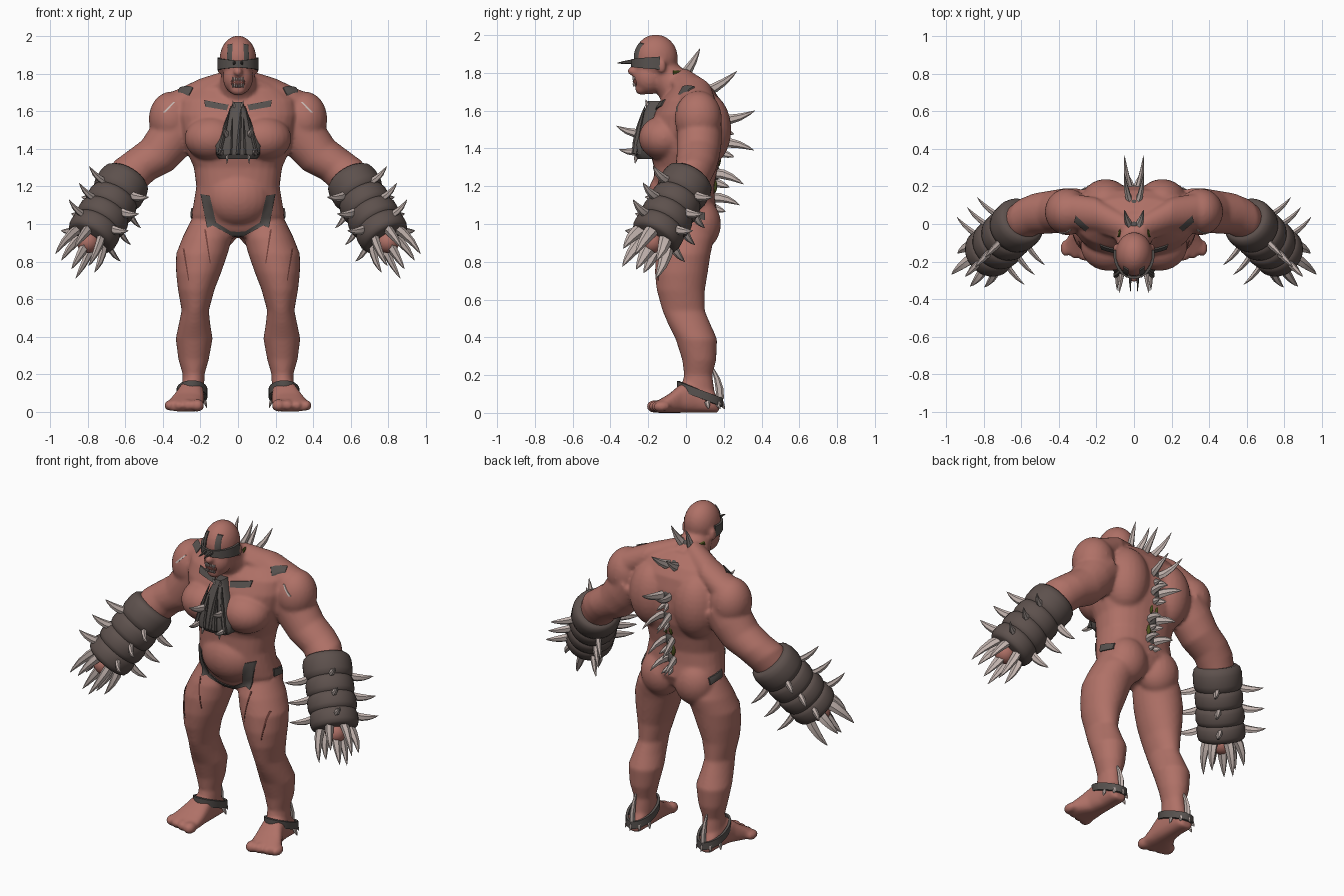
import bpy, bmesh, math
from mathutils import Vector as V, Matrix
from mathutils.bvhtree import BVHTree

cube = bpy.data.objects.get("Cube")
if cube:
    bpy.data.objects.remove(cube, do_unlink=True)


def material(name, r, g, b):
    m = bpy.data.materials.new(name)
    m.diffuse_color = (r, g, b, 1)
    m.use_nodes = True
    node = m.node_tree.nodes["Principled BSDF"]
    node.inputs["Base Color"].default_value = (r, g, b, 1)
    node.inputs["Roughness"].default_value = 0.7
    return m


skin_mat = material("skin", 0.43, 0.165, 0.135)
scar_mat = material("scar", 0.17, 0.055, 0.045)
leather = material("gauntlet_leather", 0.11, 0.082, 0.074)
iron = material("dark_iron", 0.095, 0.083, 0.077)
bone = material("bone", 0.55, 0.46, 0.43)
olive = material("olive_tube", 0.07, 0.08, 0.012)
X, Y, Z = V((1, 0, 0)), V((0, 1, 0)), V((0, 0, 1))


def make(name, bm, mat, mirror=False, angle=40):
    """Turn a bmesh into an object, optionally with a mirrored twin half."""
    if mirror:
        copy = bmesh.ops.duplicate(bm, geom=bm.verts[:] + bm.edges[:] + bm.faces[:])
        for e in copy["geom"]:
            if isinstance(e, bmesh.types.BMVert):
                e.co.x *= -1
    bmesh.ops.recalc_face_normals(bm, faces=bm.faces[:])
    mesh = bpy.data.meshes.new(name)
    bm.to_mesh(mesh)
    bm.free()
    mesh.materials.append(mat)
    ob = bpy.data.objects.new(name, mesh)
    bpy.context.collection.objects.link(ob)
    shade(ob, angle)
    return ob


def shade(ob, angle):
    bpy.ops.object.select_all(action="DESELECT")
    ob.select_set(True)
    bpy.context.view_layer.objects.active = ob
    bpy.ops.object.shade_smooth_by_angle(angle=math.radians(angle))


def skin(bm, rings):
    """Bridge equal rings of points into a capped tube."""
    loops = [[bm.verts.new(p) for p in r] for r in rings]
    n = len(loops[0])
    for a, b in zip(loops, loops[1:]):
        for i in range(n):
            j = (i + 1) % n
            bm.faces.new((a[i], a[j], b[j], b[i]))
    bm.faces.new(loops[0])
    bm.faces.new(loops[-1])


def loft(bm, rings, u, v, n=24, p=1.0):
    """Tube of (super)elliptical rings: (centre, radius along u, radius along v)."""
    def power(c):
        return math.copysign(abs(c) ** p, c)
    angles = [math.tau * i / n for i in range(n)]
    skin(bm, [[V(c) + u * ru * power(math.cos(a)) + v * rv * power(math.sin(a))
               for a in angles] for c, ru, rv in rings])


def stack(bm, rows, p=1.0, n=28):
    """Loft from horizontal slices: z, x range, y range."""
    loft(bm, [(((a + b) / 2, (c + d) / 2, z), (b - a) / 2, (d - c) / 2)
              for z, a, b, c, d in rows], X, Y, n, p)


def blob(bm, centre, radii):
    bmesh.ops.create_uvsphere(bm, u_segments=24, v_segments=16, radius=1,
                              matrix=Matrix.LocRotScale(V(centre), None, V(radii)))


def spike(bm, base, tip, r, bend=(0, 0, 0)):
    """Curved, slightly flattened horn."""
    base, tip, bend = V(base), V(tip), V(bend)
    d = (tip - base).normalized()
    u = d.cross(X if abs(d.x) < 0.8 else Y).normalized()
    loft(bm, [(base.lerp(tip, t) + bend * 4 * t * (1 - t), r * w, r * w * 0.65)
              for t, w in ((0, 1), (0.3, 0.95), (0.6, 0.7), (0.85, 0.35), (1, 0.03))],
         u, d.cross(u), 6)


def band(bm, centre, rx, ry, start, end, height, slope=0, thick=0.014, flare=0):
    """Arc strap around z; flare makes the ends taller, slope tilts it along y."""
    rings = []
    for i in range(25):
        f = i / 24
        a = math.radians(start + (end - start) * f)
        h = height / 2 + flare * abs(2 * f - 1)
        c = V(centre) + Z * slope * math.sin(a)
        out = V((math.cos(a), math.sin(a), 0))
        edge = V((rx * out.x, ry * out.y, 0))
        rings.append([c + edge + out * k + Z * s for k, s in
                      ((0, -h), (thick, -h), (thick, h), (0, h))])
    skin(bm, rings)


# Muscular body: overlapping volumes fused into one smooth skin
bm = bmesh.new()
stack(bm, [(z, -h, h, a, b) for z, h, a, b in (
    (0.93, 0.1, -0.08, 0.08), (0.97, 0.2, -0.11, 0.14), (1.04, 0.25, -0.14, 0.17),
    (1.12, 0.235, -0.16, 0.155), (1.2, 0.222, -0.17, 0.15), (1.3, 0.235, -0.17, 0.17),
    (1.38, 0.27, -0.19, 0.195), (1.48, 0.3, -0.19, 0.205), (1.58, 0.32, -0.17, 0.2),
    (1.66, 0.31, -0.13, 0.18), (1.72, 0.24, -0.08, 0.14), (1.77, 0.12, -0.1, 0.07))], 0.85)
blob(bm, (0, -0.06, 1.14), (0.185, 0.145, 0.16))
blob(bm, (0.135, -0.115, 1.455), (0.15, 0.135, 0.12))
blob(bm, (0.15, 0.1, 1.5), (0.14, 0.14, 0.2))
blob(bm, (0.115, 0.07, 1.0), (0.125, 0.115, 0.14))
blob(bm, (0.355, 0.065, 1.56), (0.12, 0.125, 0.145))
# Neck and trapezius
loft(bm, [((0, -0.14, 1.82), 0.08, 0.08), ((0, -0.07, 1.74), 0.1, 0.1),
          ((0, 0, 1.66), 0.12, 0.12)], X, (Y + Z).normalized())
loft(bm, [((0.04, -0.02, 1.755), 0.07, 0.07), ((0.2, 0.05, 1.695), 0.09, 0.08),
          ((0.36, 0.07, 1.6), 0.1, 0.1)], Y, Z)
# Arm
loft(bm, [((0.3, 0.07, 1.53), 0.12, 0.13), ((0.37, 0.07, 1.44), 0.12, 0.125),
          ((0.43, 0.065, 1.365), 0.115, 0.115), ((0.52, 0.055, 1.31), 0.11, 0.105),
          ((0.58, 0.03, 1.26), 0.11, 0.11), ((0.63, 0, 1.19), 0.1, 0.1)],
     Y, V((0.72, 0, 0.69)))
# Leg
stack(bm, [(1.02, 0.04, 0.25, -0.1, 0.13), (0.93, 0.03, 0.295, -0.14, 0.15),
           (0.84, 0.055, 0.33, -0.16, 0.13), (0.74, 0.09, 0.33, -0.165, 0.115),
           (0.65, 0.125, 0.32, -0.155, 0.1), (0.54, 0.155, 0.3, -0.125, 0.1),
           (0.47, 0.148, 0.315, -0.095, 0.13), (0.39, 0.135, 0.332, -0.055, 0.165),
           (0.28, 0.155, 0.318, -0.02, 0.16), (0.2, 0.178, 0.295, -0.01, 0.14),
           (0.12, 0.18, 0.3, -0.03, 0.15), (0.04, 0.19, 0.3, -0.03, 0.16)])
# Foot and toes
loft(bm, [((x, y, h / 2), w, h / 2) for y, x, w, h in (
    (0.175, 0.245, 0.035, 0.07), (0.15, 0.245, 0.055, 0.11), (0.06, 0.245, 0.062, 0.17),
    (-0.02, 0.252, 0.072, 0.16), (-0.09, 0.272, 0.092, 0.1), (-0.16, 0.285, 0.1, 0.06))],
     X, Z, 24, 0.8)
for i in range(4):
    blob(bm, (0.215 + 0.05 * i, -0.165 + 0.012 * i, 0.034),
         (0.036 - 0.003 * i, 0.045, 0.034 - 0.002 * i))
# Head
blob(bm, (0, -0.16, 1.88), (0.098, 0.117, 0.123))
blob(bm, (0, -0.195, 1.775), (0.08, 0.083, 0.09))
blob(bm, (0, -0.28, 1.81), (0.024, 0.032, 0.026))
blob(bm, (0, -0.235, 1.715), (0.045, 0.035, 0.032))
blob(bm, (0.098, -0.13, 1.835), (0.014, 0.026, 0.036))
body = make("body", bm, skin_mat, True)
fuse = body.modifiers.new("fuse", "REMESH")
fuse.mode, fuse.voxel_size = "VOXEL", 0.0105
relax = body.modifiers.new("relax", "SMOOTH")
relax.factor, relax.iterations = 0.5, 6
bpy.context.view_layer.update()
body_mesh = bpy.data.meshes.new_from_object(body.evaluated_get(bpy.context.evaluated_depsgraph_get()))
body.modifiers.clear()
body.data = body_mesh
shade(body, 80)
tree = BVHTree.FromPolygons([v.co for v in body_mesh.vertices],
                            [list(p.vertices) for p in body_mesh.polygons])


def plate(name, mat, quads, start, way, lift=0.008):
    """Quads laid on the skin, cast from the start offset along way."""
    bm = bmesh.new()
    for a, b, c, d in quads:
        rings = []
        for i in range(9):
            row = []
            for j in range(6):
                p = V(a).lerp(V(b), j / 5).lerp(V(d).lerp(V(c), j / 5), i / 8)
                flat = (p.x, p.y, 0) if way.z else (0, p.x, p.y) if way.x else (p.x, 0, p.y)
                hit = tree.ray_cast(V(flat) - way * start, way)[0]
                if hit:
                    row.append(hit)
            if len(row) == 6:
                rings.append([h - way * lift for h in row] + [h + way * 0.01 for h in row[::-1]])
        if len(rings) > 1:
            skin(bm, rings)
    make(name, bm, mat, True, 50)


# Straps and plates lying on the skin
plate("hip_straps", iron, [
    ((0.2, 1.16), (0.15, 1.15), (0.115, 1.0), (0.165, 0.98)),
    ((0.15, 1.03), (0.15, 1.0), (0.03, 0.935), (0.03, 0.955)),
    ((0.035, 0.962), (0.035, 0.935), (-0.01, 0.93), (-0.01, 0.955))], 1, Y)
plate("side_hip_plates", iron, [((0.0, 1.085), (0.1, 1.06), (0.1, 1.02), (0.0, 1.04))], 1, -X)
plate("collar_straps", iron, [((0.05, 1.635), (0.18, 1.66), (0.175, 1.625), (0.06, 1.605))], 1, Y)
plate("brow_straps", iron, [((0.03, 1.96), (0.055, 1.955), (0.062, 1.83), (0.032, 1.83))], 1, Y)
plate("shoulder_patches", iron, [((0.24, -0.02), (0.31, 0.045), (0.32, 0.01), (0.26, -0.04))], 3, -Z)
plate("shoulder_scars", bone, [((0.335, 1.65), (0.345, 1.65), (0.4, 1.595), (0.385, 1.595))], 1, Y, 0.004)
plate("thigh_scars", scar_mat, [
    ((0.285, 0.87), (0.295, 0.87), (0.265, 0.7), (0.26, 0.7)),
    ((0.17, 0.97), (0.18, 0.97), (0.15, 0.79), (0.145, 0.79))], 1, Y, 0.003)

# Visor with two peaks, mouth and teeth
bm = bmesh.new()
band(bm, (0, -0.16, 1.852), 0.096, 0.118, 170, 370, 0.036, flare=0.016)
for s in (-1, 1):
    spike(bm, (0.022 * s, -0.27, 1.86), (0.018 * s, -0.365, 1.852), 0.012)
make("visor", bm, iron)
bm = bmesh.new()
blob(bm, (0, -0.262, 1.755), (0.038, 0.02, 0.03))
make("mouth", bm, scar_mat)
bm = bmesh.new()
for x in (0.006, 0.017, 0.028):
    spike(bm, (x, -0.274, 1.78), (x, -0.28, 1.757), 0.008)
    spike(bm, (x, -0.272, 1.73), (x, -0.28, 1.752), 0.008)
make("teeth", bm, bone, True)

# Breastplate with ridges and horns
bm = bmesh.new()
stack(bm, [(z, -h, h, y, -0.1) for z, h, y in (
    (1.65, 0.025, -0.2), (1.6, 0.048, -0.22), (1.5, 0.09, -0.255),
    (1.42, 0.125, -0.275), (1.37, 0.118, -0.275), (1.345, 0.1, -0.26))], 0.55, 16)
for x, top in ((0, 0.018), (0.1, 0.04), (-0.1, -0.04)):
    spike(bm, (x, -0.272, 1.37), (top, -0.215, 1.63), 0.018, (0, -0.008, 0))
for s in (-1, 1):
    spike(bm, (0.04 * s, -0.272, 1.37), (0.03 * s, -0.24, 1.57), 0.014, (0, -0.008, 0))
make("breastplate", bm, iron, angle=30)
bm = bmesh.new()
spike(bm, (0.06, -0.23, 1.48), (0.08, -0.37, 1.52), 0.024, (0, 0, -0.012))
spike(bm, (0.09, -0.24, 1.39), (0.09, -0.355, 1.395), 0.022, (0, 0, -0.01))
spike(bm, (0.055, -0.26, 1.37), (0.06, -0.27, 1.32), 0.012)
spike(bm, (0.012, -0.19, 1.6), (0.03, -0.215, 1.66), 0.014)
make("breastplate_horns", bm, bone, True)

# Spine horns with iron roots and olive tubes at the nape
horns, roots = bmesh.new(), bmesh.new()
for y, z, ty, tz in ((-0.02, 1.78, 0.075, 1.93), (0.1, 1.7, 0.27, 1.81), (0.17, 1.55, 0.365, 1.6),
                     (0.17, 1.43, 0.36, 1.39), (0.145, 1.27, 0.305, 1.21), (0.125, 1.14, 0.285, 1.1)):
    spike(horns, (0.015, y, z), (0.05, ty, tz), 0.027, (0.008, 0, -0.014 if z > 1.5 else 0.014))
    spike(horns, (0.005, y + 0.01, z - 0.05), (0.025, y + 0.085, z - 0.075), 0.022)
    blob(roots, (0, y + 0.012, z), (0.034, 0.024, 0.04))
make("spine_horns", horns, bone, True, 30)
make("spine_roots", roots, iron)
bm = bmesh.new()
spike(bm, (0.08, -0.07, 1.8), (0.01, 0.04, 1.77), 0.014, (0.015, 0.01, 0.01))
for z in (1.62, 1.49, 1.34, 1.2):
    blob(bm, (0.018, 0.165 if z > 1.3 else 0.145, z), (0.014, 0.02, 0.04))
make("nape_tubes", bm, olive, True)

# Gauntlets: banded cuffs, four rows of spikes around, claws at the end
wrist, end = V((0.59, 0.025, 1.25)), V((0.79, -0.17, 0.92))
axis = (end - wrist).normalized()
u = V((1, 1, 0)).normalized()
v = axis.cross(u)
cuff, spikes = bmesh.new(), bmesh.new()
for a, b, r in ((0, 0.34, 0.14), (0.3, 0.57, 0.137), (0.53, 0.79, 0.14), (0.75, 1, 0.138)):
    loft(cuff, [(wrist.lerp(end, a + (b - a) * t), r * k, r * k) for t, k in
                ((0, 0.82), (0.1, 0.94), (0.3, 1), (0.7, 1), (0.9, 0.94), (1, 0.82))], u, v, 32)
make("gauntlets", cuff, leather, True, 50)
for t in (0.3, 0.57, 0.84):
    for out in (u, -u, v, -v):
        c = wrist.lerp(end, t)
        spike(spikes, c + out * 0.12, c + out * 0.255 + axis * 0.01, 0.024, axis * 0.01)
for i in range(6):
    a = math.tau * i / 6
    out = u * math.cos(a) + v * math.sin(a)
    spike(spikes, end + out * 0.075 - axis * 0.03, end + out * 0.115 + axis * (0.15 + 0.04 * (i % 2)),
          0.036, out * 0.012)
spike(spikes, end - axis * 0.03, end + axis * 0.21, 0.045)
make("gauntlet_spikes", spikes, bone, True, 30)
bm = bmesh.new()
blob(bm, end + axis * 0.02, (0.06, 0.06, 0.06))
make("knuckles", bm, skin_mat, True)

# Heel straps with horns
bm = bmesh.new()
band(bm, (0.245, 0.075, 0.1), 0.068, 0.108, 0, 360, 0.045, -0.045)
make("ankle_straps", bm, iron, True)
bm = bmesh.new()
spike(bm, (0.245, 0.18, 0.07), (0.245, 0.13, 0.255), 0.022, (0, 0.015, 0))
for a in (20, 55, 90, 125, 160):
    c, s = math.cos(math.radians(a)), math.sin(math.radians(a))
    spike(bm, (0.245 + 0.072 * c, 0.075 + 0.108 * s, 0.06), (0.245 + 0.085 * c, 0.075 + 0.13 * s, 0.02), 0.014)
make("heel_horns", bm, bone, True)
